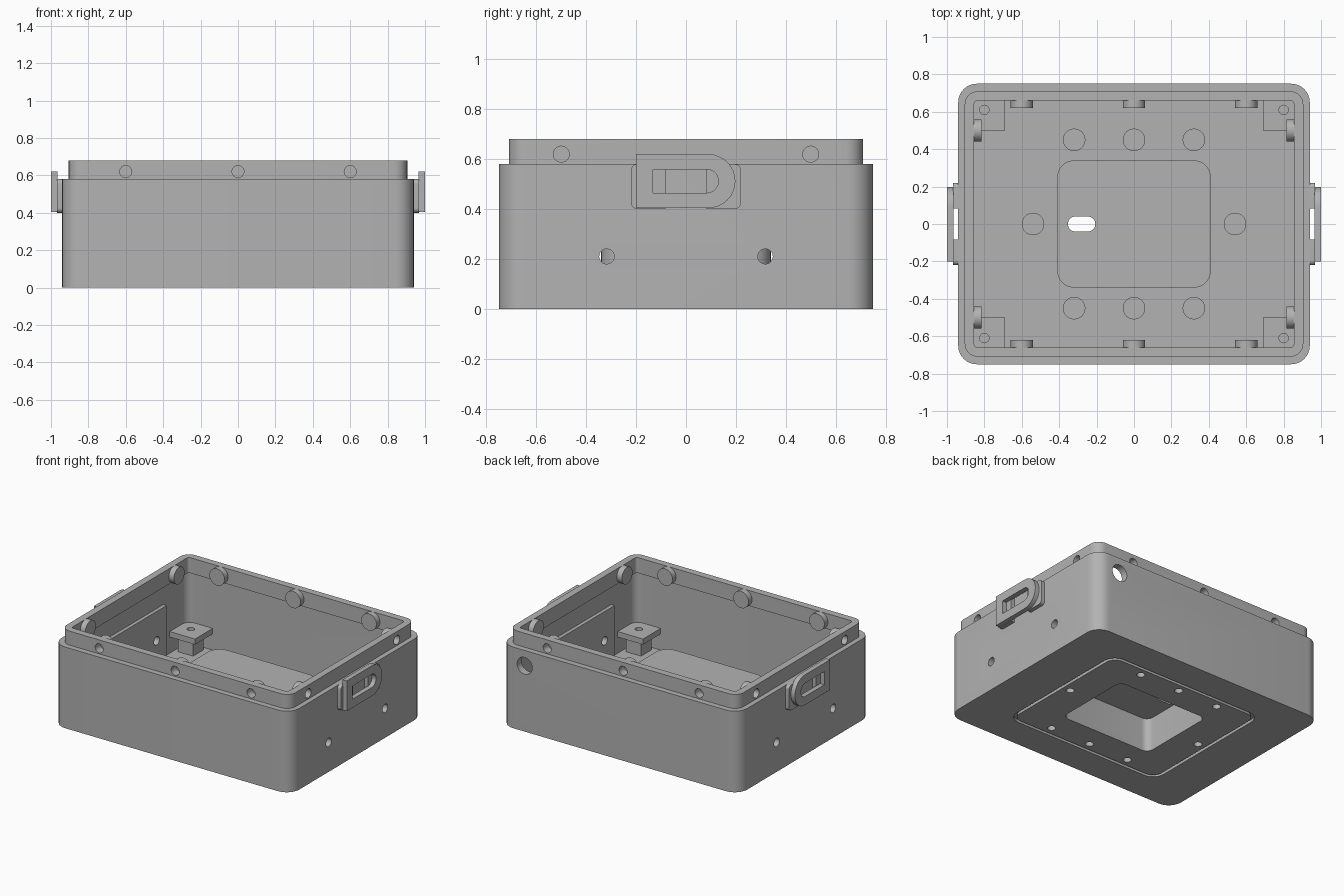
import bpy, bmesh, math

if "Cube" in bpy.data.objects:
    bpy.data.objects.remove(bpy.data.objects["Cube"], do_unlink=True)

grey = bpy.data.materials.new("plain_grey")
grey.use_nodes = True
grey.diffuse_color = (0.45, 0.45, 0.45, 1)
grey.node_tree.nodes["Principled BSDF"].inputs["Base Color"].default_value = (0.45, 0.45, 0.45, 1)

SIDES = (-1, 1)
CORNERS = [(a, b) for a in SIDES for b in SIDES]


def rounded(hw, hh, r, cx=0, cy=0, steps=8):
    """Rounded rectangle outline from half sizes and corner radius."""
    pts = []
    for k, (sx, sy) in enumerate(((1, 1), (-1, 1), (-1, -1), (1, -1))):
        for i in range(steps + 1 if r else 1):
            a = math.pi / 2 * (k + i / steps)
            pts.append((cx + sx * (hw - r) + r * math.cos(a),
                        cy + sy * (hh - r) + r * math.sin(a)))
    return pts


def circle(r, cx, cy, n=32):
    return [(cx + r * math.cos(math.tau * i / n), cy + r * math.sin(math.tau * i / n))
            for i in range(n)]


def d_shape(left, centre, r, cz, steps=16):
    """Outline with a straight left end and a round right end."""
    arc = [(centre + r * math.cos(a), cz + r * math.sin(a))
           for a in (math.pi * (i / steps - 0.5) for i in range(steps + 1))]
    return arc + [(left, cz + r), (left, cz - r)]


def prism(outline, lo, hi, axis="z"):
    return outline, lo, hi, axis


def solid(name, prisms):
    """One object holding a list of extruded outlines."""
    place = {"z": lambda u, v, w: (u, v, w),
             "x": lambda u, v, w: (w, u, v),
             "y": lambda u, v, w: (u, w, v)}
    bm = bmesh.new()
    for outline, lo, hi, axis in prisms:
        base = [bm.verts.new(place[axis](u, v, lo)) for u, v in outline]
        top = [bm.verts.new(place[axis](u, v, hi)) for u, v in outline]
        bm.faces.new(base[::-1])
        bm.faces.new(top)
        for i in range(len(base)):
            j = (i + 1) % len(base)
            bm.faces.new((base[i], base[j], top[j], top[i]))
    bmesh.ops.recalc_face_normals(bm, faces=bm.faces)
    mesh = bpy.data.meshes.new(name)
    bm.to_mesh(mesh)
    bm.free()
    mesh.materials.append(grey)
    obj = bpy.data.objects.new(name, mesh)
    bpy.context.collection.objects.link(obj)
    return obj


def combine(target, prisms, operation="DIFFERENCE"):
    """Boolean a group of separate prisms into the target."""
    tool = solid("cutter", prisms)
    tool.hide_render = True
    mod = target.modifiers.new("bool", "BOOLEAN")
    mod.operation, mod.solver, mod.object = operation, "EXACT", tool
    bpy.context.view_layer.objects.active = target
    bpy.ops.object.modifier_apply(modifier=mod.name)
    bpy.data.objects.remove(tool, do_unlink=True)


# Repeated positions
floor_spots = [(x, y) for x in (-0.32, 0, 0.32) for y in (-0.45, 0.45)] + [(-0.54, 0), (0.54, 0)]
post_spots = [(0.8 * a, 0.61 * b) for a, b in CORNERS]
LIP_Z = 0.62


def lip_fixings(r, lo, hi):
    """Discs along the lip, lo and hi measured inward from the lip's outer face."""
    out = []
    for s in SIDES:
        out += [prism(circle(r, x, LIP_Z), s * (0.71 - lo), s * (0.71 - hi), "y") for x in (-0.6, 0, 0.6)]
        out += [prism(circle(r, y, LIP_Z), s * (0.905 - lo), s * (0.905 - hi), "x") for y in (-0.5, 0.5)]
    return out


pocket = [prism(rounded(0.36, 0.29, 0.05), -0.1, 0.24)]
slot = [prism(rounded(0.073, 0.04, 0.039, -0.28, 0), 0.2, 0.4)]
floor_holes = [prism(circle(0.027, x, y), -0.1, 0.08) for x, y in floor_spots]
lip_holes = lip_fixings(0.032, -0.05, 0.06)
wall_holes = [prism(circle(0.03, 0.318 * t, 0.21), s * 0.8, s * 1.05, "x") for s, t in CORNERS]
port_hole = [prism(circle(0.06, 0.75, 0.47), 0.6, 0.9, "y")]

# Shell with stepped lip, hollow inside
shell = solid("shell", [prism(rounded(0.94, 0.75, 0.1), 0, 0.58)])
combine(shell, [prism(rounded(0.905, 0.71, 0.07), 0.4, 0.68)], "UNION")
combine(shell, [prism(rounded(0.89, 0.70, 0.06), 0.045, 0.57)])
combine(shell, [prism(rounded(0.855, 0.66, 0.02), 0.5, 0.8)])
combine(shell, pocket + floor_holes + lip_holes + wall_holes + port_hole)

# Seal groove around the underside
ring = solid("groove", [prism(rounded(0.62, 0.53, 0.09), -0.1, 0.02)])
combine(ring, [prism(rounded(0.598, 0.508, 0.07), -0.2, 0.1)])
ring.hide_render = True
mod = shell.modifiers.new("groove", "BOOLEAN")
mod.operation, mod.solver, mod.object = "DIFFERENCE", "EXACT", ring
bpy.context.view_layer.objects.active = shell
bpy.ops.object.modifier_apply(modifier=mod.name)
bpy.data.objects.remove(ring, do_unlink=True)

# Raised platform over the underside pocket
platform = solid("platform", [prism(rounded(0.41, 0.34, 0.09), 0.02, 0.28)])
combine(platform, pocket)
combine(platform, slot)

# Bosses on the floor and discs inside the lip
floor_bosses = solid("floor_bosses", [prism(circle(0.06, x, y), 0.02, 0.1) for x, y in floor_spots])
combine(floor_bosses, floor_holes)
lip_discs = solid("lip_discs", lip_fixings(0.06, 0.03, 0.09))
combine(lip_discs, lip_holes)

# Corner posts carrying drilled plates
for i, (x, y) in enumerate(post_spots):
    post = solid("corner_post_%d" % i, [prism(rounded(0.06, 0.06, 0, x, y), 0.03, 0.17)])
    plate = solid("corner_plate_%d" % i, [prism(rounded(0.11, 0.11, 0, x, y), 0.16, 0.2)])
    drill = [prism(circle(0.025, x, y), 0.1, 0.3)]
    combine(post, drill)
    combine(plate, drill)

# Pads on the inner side walls
for s, side in zip(SIDES, ("right", "left")):
    pad = solid(side + "_wall_pad", [prism(rounded(0.43, 0.19, 0, 0, 0.23), s * 0.865, s * 0.9, "x")])
    combine(pad, wall_holes)

    # Latch: two spacers and a slotted plate
    spacers = solid(side + "_latch_spacers",
                    [prism(rounded(0.22, 0.09, 0.025, 0, 0.49), s * 0.93, s * 0.968, "x")])
    combine(spacers, [prism(rounded(0.083, 0.2, 0, 0, 0.49), s * 0.9, s * 1.1, "x")])
    latch = solid(side + "_latch_plate", [prism(d_shape(-0.2, 0.09, 0.108, 0.512), s * 0.965, s, "x")])
    combine(latch, [prism(d_shape(-0.133, 0.083, 0.047, 0.512), s * 0.9, s * 1.1, "x")])

# Smooth round walls, keep edges crisp
bpy.ops.object.select_all(action="DESELECT")
for obj in bpy.context.collection.objects:
    if obj.type == "MESH" and grey.name in obj.data.materials:
        obj.select_set(True)
        bpy.context.view_layer.objects.active = obj
bpy.ops.object.shade_smooth_by_angle(angle=math.radians(30))
